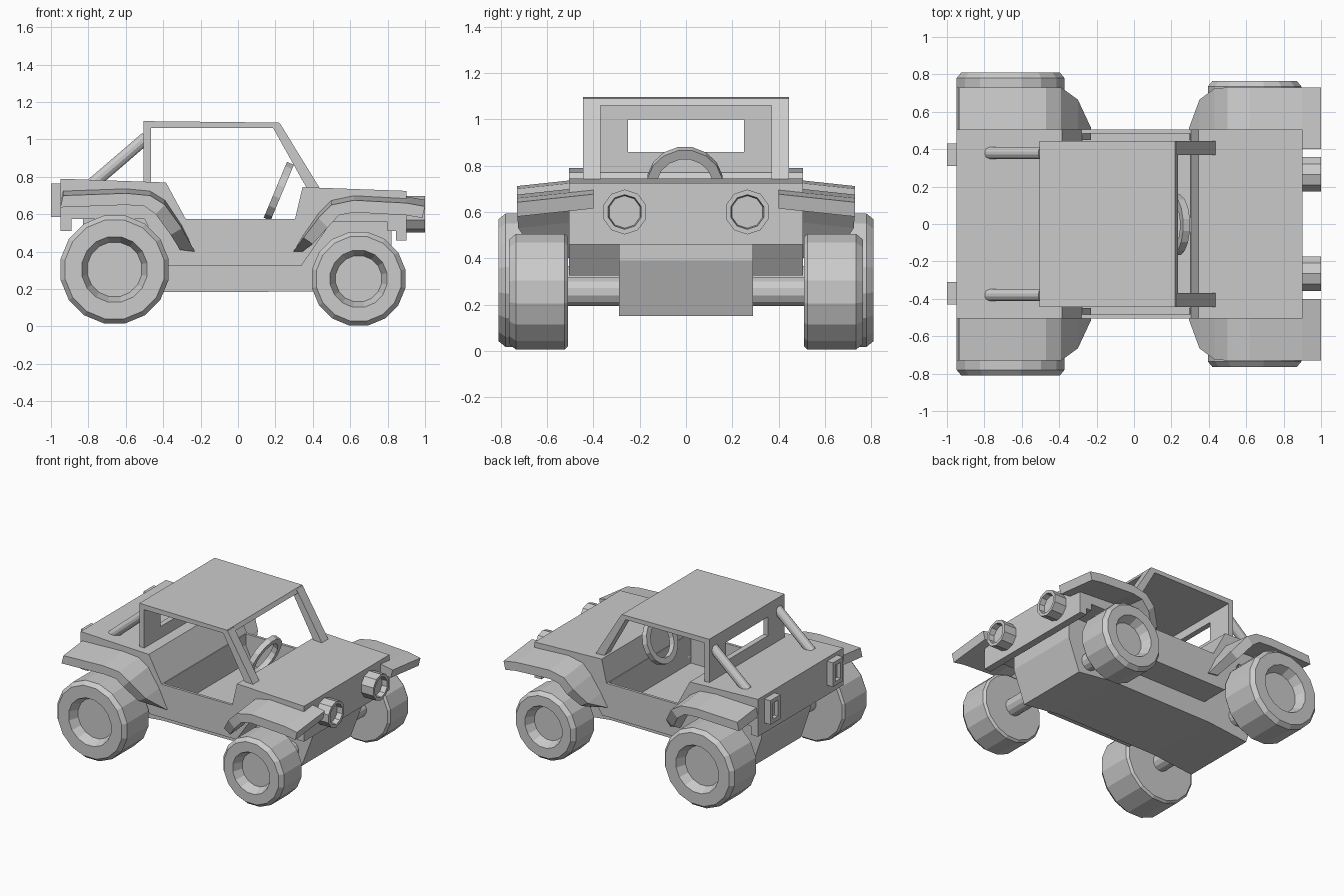
import bpy, bmesh, math
from mathutils import Vector, Matrix

if "Cube" in bpy.data.objects:
    bpy.data.objects.remove(bpy.data.objects["Cube"])


def finish(name, bm):
    bmesh.ops.recalc_face_normals(bm, faces=bm.faces)
    me = bpy.data.meshes.new(name)
    bm.to_mesh(me)
    bm.free()
    ob = bpy.data.objects.new(name, me)
    bpy.context.collection.objects.link(ob)
    return ob


def loft(name, rings, closed=False):
    """Skin equal-length rings; cap the ends unless the rings form a loop."""
    bm = bmesh.new()
    rows = [[bm.verts.new(p) for p in r] for r in rings]
    n = len(rows[0])
    pairs = list(zip(rows, rows[1:])) + ([(rows[-1], rows[0])] if closed else [])
    for a, b in pairs:
        for i in range(n):
            bm.faces.new((a[i], a[(i + 1) % n], b[(i + 1) % n], b[i]))
    if not closed:
        bm.faces.new(rows[0])
        bm.faces.new(rows[-1])
    return finish(name, bm)


def prism(name, pts, y0, y1):
    return loft(name, [[(x, y, z) for x, z in pts] for y in (y0, y1)])


def box(name, x0, x1, y0, y1, z0, z1):
    return prism(name, [(x0, z0), (x1, z0), (x1, z1), (x0, z1)], y0, y1)


def turned(name, profile, centre, axis, sides, closed=False):
    """Revolve (radius, distance) points around an axis."""
    rot = Vector(axis).to_track_quat('Z', 'Y').to_matrix()
    rings = []
    for r, d in profile:
        ring = []
        for i in range(sides):
            a = 2 * math.pi * (i + .5) / sides
            ring.append(rot @ Vector((r * math.cos(a), r * math.sin(a), d)) + Vector(centre))
        rings.append(ring)
    return loft(name, rings, closed)


def mirror_y(ob):
    ob.modifiers.new("mirror", 'MIRROR').use_axis = (False, True, False)
    return ob


def cut(ob, cutter):
    m = ob.modifiers.new("cut", 'BOOLEAN')
    m.operation, m.object, m.solver = 'DIFFERENCE', cutter, 'EXACT'
    cutter.hide_render = True
    cutter.hide_set(True)


# Body tub with hood, rear deck and wheel arches
body = prism("body", [(-.95, .51), (-.95, .79), (-.385, .77), (-.28, .575), (.305, .575),
                      (.345, .745), (.9, .725), (.9, .46), (.845, .46), (.845, .51), (.8, .51),
                      (.8, .56), (.5, .56), (.34, .326), (-.38, .326), (-.5, .575),
                      (-.89, .575), (-.89, .51)], -.505, .505)
cut(body, box("cabin_cutter", -.275, .30, -.485, .485, .35, .9))

# Chassis below the body
prism("chassis", [(-.83, .59), (-.83, .39), (-.75, .15), (-.42, .183), (.42, .187),
                  (.73, .15), (.82, .39), (.82, .57), (.45, .57), (.32, .34),
                  (-.37, .34), (-.49, .59)], -.29, .29)

# Fenders: (top x, top z, bottom x, bottom z, outer y, inner y, inner rise)
front = [(1.0, .642, .985, .58, .73, .4, .035), (.9, .66, .9, .595, .73, .4, .035),
         (.62, .675, .62, .61, .73, .45, .03), (.5, .65, .54, .595, .73, .45, .03),
         (.43, .58, .48, .53, .725, .45, .03), (.35, .475, .4, .44, .665, .45, .02),
         (.295, .40, .345, .40, .515, .45, 0)]
rear = [(-.935, .70, -.95, .637, .73, .45, .03), (-.6, .712, -.6, .65, .73, .45, .03),
        (-.47, .70, -.50, .643, .73, .45, .03), (-.39, .65, -.44, .60, .73, .45, .03),
        (-.30, .525, -.36, .49, .665, .45, .02), (-.23, .40, -.31, .41, .515, .45, 0)]
for name, rows in (("front_fender", front), ("rear_fender", rear)):
    mirror_y(loft(name, [[(tx, yo, tz), (tx, yi, tz + up), (bx, yi, bz + up), (bx, yo, bz)]
                         for tx, tz, bx, bz, yo, yi, up in rows]))

# Wheels and axles
for name, x, z, r, rim, y1 in (("front", .645, .255, .255, .155, .765),
                               ("rear", -.66, .305, .294, .178, .81)):
    mirror_y(turned(name + "_wheel", [(r - .015, .51), (r, .525), (r, y1 - .03),
                                      (r - .025, y1), (rim, y1), (rim - .028, y1 - .065),
                                      (rim - .03, y1 - .07)], (x, 0, z), (0, 1, 0), 16))
    turned(name + "_axle", [(.063, -.55), (.063, .55)], (x, 0, z), (0, 1, 0), 12)

# Roof, rear panel with window, windshield pillars and rear struts
prism("roof", [(-.505, 1.06), (-.505, 1.098), (.22, 1.09), (.235, 1.06)], -.445, .445)
panel = box("rear_panel", -.505, -.465, -.445, .445, .76, 1.07)
cut(panel, box("window_cutter", -.6, -.4, -.25, .25, .86, 1.0))
mirror_y(prism("windshield_pillar", [(.18, 1.075), (.225, 1.085), (.44, .735), (.37, .735)],
               .37, .445))
start, end = Vector((-.775, .38, .765)), Vector((-.49, .38, 1.01))
mirror_y(turned("rear_strut", [(.034, 0), (.034, (end - start).length)], start, end - start, 12))

# Steering wheel: square-section ring
turned("steering_wheel", [(.165, -.02), (.165, .02), (.122, .02), (.122, -.02)],
       (.218, -.005, .723), (-.923, 0, .385), 16, True)

# Headlights with recessed lenses
mirror_y(turned("headlight", [(.097, .88), (.097, 1.0), (.075, 1.0), (.07, .96)],
                (0, .265, .6), (1, 0, 0), 10))


# Tail lights: boxes with a recessed lens
def lens(x, m):
    return [(x, .31 + m, .585 + m), (x, .43 - m, .585 + m),
            (x, .43 - m, .765 - m), (x, .31 + m, .765 - m)]


mirror_y(loft("tail_light", [lens(-.94, 0), lens(-1.0, 0), lens(-1.0, .03), lens(-.97, .03)]))
